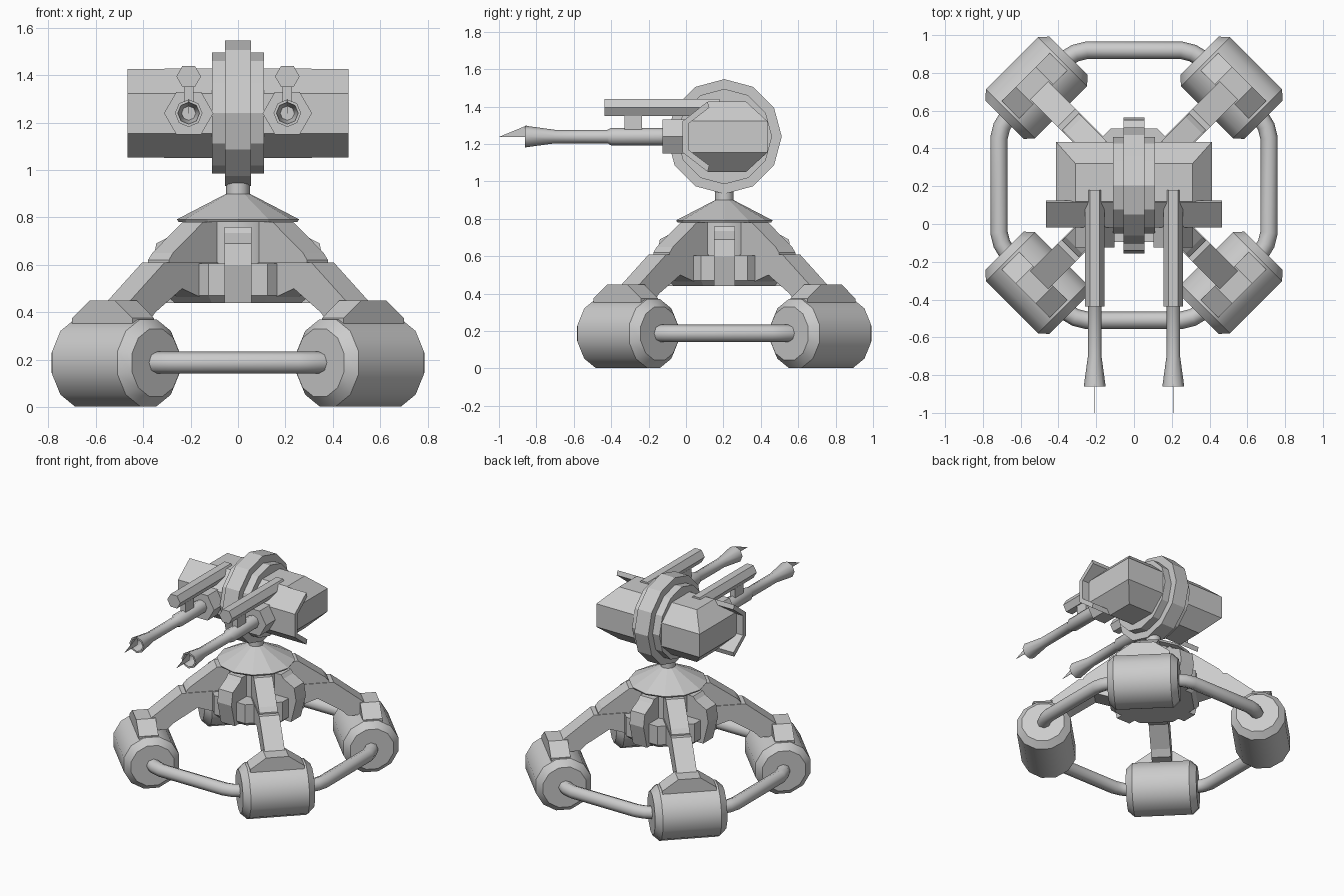
import bpy, bmesh
from math import pi, cos, sin, radians
from mathutils import Matrix, Vector

if "Cube" in bpy.data.objects:
    bpy.data.objects.remove(bpy.data.objects["Cube"])

CY = 0.205                      # y of the turret's vertical axis
T = Matrix.Translation
R = Matrix.Rotation


def finish(name, bm, angle=None):
    bmesh.ops.recalc_face_normals(bm, faces=bm.faces[:])
    me = bpy.data.meshes.new(name)
    bm.to_mesh(me)
    bm.free()
    ob = bpy.data.objects.new(name, me)
    bpy.context.collection.objects.link(ob)
    if angle:
        bpy.ops.object.select_all(action='DESELECT')
        ob.select_set(True)
        bpy.context.view_layer.objects.active = ob
        bpy.ops.object.shade_smooth_by_angle(angle=radians(angle))
    return ob


def loft(name, rings, mat=Matrix(), angle=None):
    """Skin a stack of equal-length rings and cap both ends."""
    bm = bmesh.new()
    vs = [[bm.verts.new(mat @ Vector(p)) for p in ring] for ring in rings]
    n = len(vs[0])
    for a, b in zip(vs, vs[1:]):
        for i in range(n):
            bm.faces.new((a[i], a[(i + 1) % n], b[(i + 1) % n], b[i]))
    bm.faces.new(vs[0])
    bm.faces.new(vs[-1])
    return finish(name, bm, angle)


def lathe(name, prof, sides, mat=Matrix(), angle=None, turn=0.0):
    """Profile of (radius, height) turned about local z."""
    rings = [[(r * cos(turn + 2 * pi * i / sides), r * sin(turn + 2 * pi * i / sides), h)
              for i in range(sides)] for r, h in prof]
    return loft(name, rings, mat, angle)


def extrude(name, prof, half, mat=Matrix()):
    """Profile in local x/z extruded along y by +-half."""
    return loft(name, [[(u, s, v) for u, v in prof] for s in (-half, half)], mat)


def tube(name, pts, r, sides=8):
    """Tube along a flat path in x/y with mitred bends."""
    pts = [Vector(p) for p in pts]
    rings = []
    for i, p in enumerate(pts):
        d0 = (p - pts[max(i - 1, 0)]).normalized()
        d1 = (pts[min(i + 1, len(pts) - 1)] - p).normalized()
        d = (d0 + d1).normalized()
        k = 1 / max(d.dot(d1 if d1.length else d0), 0.5)
        side = Vector((-d.y, d.x, 0)) * k
        rings.append([p + side * r * cos(2 * pi * j / sides) + Vector((0, 0, r * sin(2 * pi * j / sides)))
                      for j in range(sides)])
    return loft(name, rings, angle=50)


# Base: stepped octagonal core, conical roof, neck
base = T((0, CY, 0))
lathe("lower_core", [(0.29, 0.44), (0.325, 0.47), (0.325, 0.605)], 8, base, turn=pi / 8)
lathe("upper_core", [(0.2, 0.6), (0.2, 0.785)], 16, base, 40)
lathe("cone_roof", [(0.25, 0.78), (0.258, 0.792), (0.05, 0.9)], 12, base)
lathe("neck", [(0.05, 0.87), (0.05, 1.0)], 12, base, 40)

for k in range(4):
    diag = base @ R(pi / 4 + k * pi / 2, 4, 'Z')
    straight = base @ R(k * pi / 2, 4, 'Z')
    # Leg, raised upper bracket, and the brace between legs
    extrude(f"leg_{k}", [(0.15, 0.61), (0.505, 0.61), (0.715, 0.445), (0.74, 0.36),
                         (0.6, 0.36), (0.56, 0.4), (0.4, 0.5), (0.28, 0.46), (0.15, 0.46)], 0.067, diag)
    extrude(f"leg_bracket_{k}", [(0.1, 0.78), (0.27, 0.78), (0.45, 0.65), (0.475, 0.62),
                                 (0.475, 0.6), (0.1, 0.6)], 0.062, diag)
    extrude(f"brace_{k}", [(0.1, 0.44), (0.32, 0.44), (0.36, 0.6), (0.345, 0.69),
                           (0.26, 0.735), (0.24, 0.76), (0.1, 0.76)], 0.056, straight)
    # Drum foot lying tangentially, with its clamp
    drum = diag @ T((0.73, 0, 0.187)) @ R(pi / 2, 4, 'X')
    lathe(f"drum_foot_{k}", [(0.148, -0.24), (0.19, -0.195), (0.19, 0.195), (0.148, 0.24)],
          12, drum, 35, pi / 12)
    extrude(f"foot_clamp_{k}", [(-0.18, 0.33), (0.18, 0.33), (0.18, 0.375), (0.075, 0.45),
                                (-0.075, 0.45), (-0.18, 0.375)], 0.065,
            diag @ T((0.745, 0, 0)) @ R(pi / 2, 4, 'Z'))
    # Connecting rail to the next foot
    rail = [straight @ Vector((x, y, 0.188)) for x, y in
            ((0.67, -0.36), (0.7, -0.31), (0.715, -0.25), (0.715, 0.25), (0.7, 0.31), (0.67, 0.36))]
    tube(f"foot_rail_{k}", rail, 0.046)

# Turret head: two coaxial discs, chamfered housing, bent front shield
head = T((0, CY, 1.24)) @ R(pi / 2, 4, 'Y')
lathe("center_disc", [(0.307, -0.055), (0.307, 0.055)], 12, head)
lathe("inner_disc", [(0.255, -0.11), (0.255, 0.11)], 12, head)


def rect(x, y0, y1, z):
    return [(-x, y0, z), (x, y0, z), (x, y1, z), (-x, y1, z)]


loft("housing", [rect(0.31, 0.12, 0.32, 1.05), rect(0.413, 0.01, 0.435, 1.155),
                 rect(0.413, 0.01, 0.435, 1.322), rect(0.31, 0.12, 0.32, 1.428)])
shield = [(0.115, 1.427), (-0.018, 1.322), (-0.018, 1.155), (0.115, 1.052),
          (0.125, 1.085), (0.015, 1.168), (0.015, 1.31), (0.125, 1.395)]
loft("front_shield", [[(x, y, z) for y, z in shield] for x in (-0.467, 0.467)])

# Twin guns
for side, s in (("left", -1), ("right", 1)):
    x = 0.208 * s
    fwd = R(pi / 2, 4, 'X')     # local z points to -y
    low, high = T((x, 0, 1.24)) @ fwd, T((x, 0, 1.395)) @ fwd
    lathe(f"{side}_gun_mount", [(0.104, -0.05), (0.104, 0.125)], 6, low)
    lathe(f"{side}_barrel", [(0.047, 0.1), (0.047, 0.4), (0.036, 0.42), (0.036, 0.7), (0.058, 0.86),
                             (0.046, 0.86), (0.03, 0.72)], 8, low, 50)
    lathe(f"{side}_upper_tube", [(0.052, -0.18), (0.052, 0.437)], 6, high)
    extrude(f"{side}_tube_strut", [(-0.33, 1.26), (-0.235, 1.26), (-0.235, 1.37), (-0.33, 1.37)],
            0.02, T((x, 0, 0)) @ R(pi / 2, 4, 'Z'))
    extrude(f"{side}_muzzle_blade", [(-0.85, 1.3), (-1.0, 1.238), (-0.85, 1.238)],
            0.001, T((x, 0, 0)) @ R(pi / 2, 4, 'Z'))
